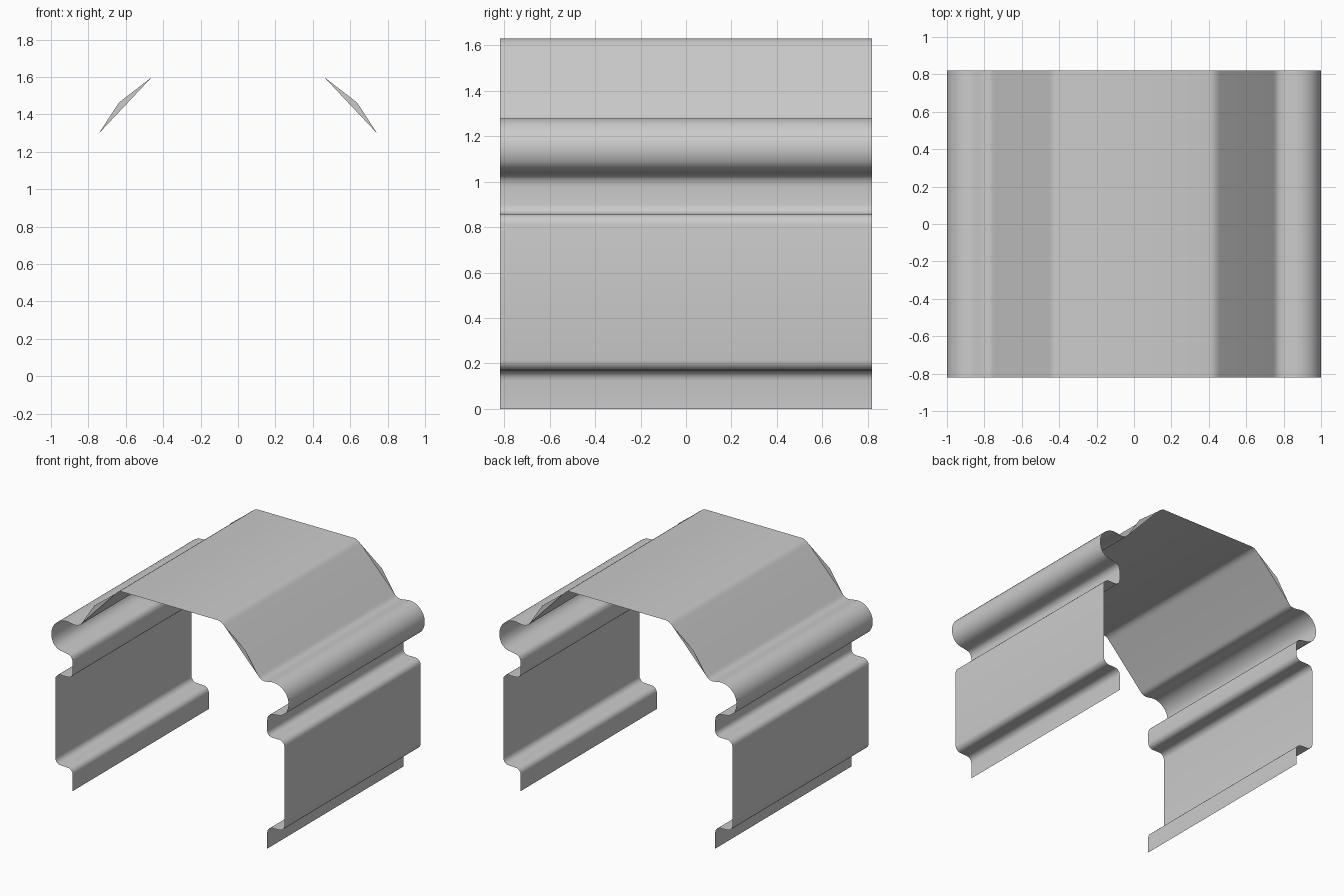
import bpy, bmesh, math

if "Cube" in bpy.data.objects:
    bpy.data.objects.remove(bpy.data.objects["Cube"])

HALF = 0.82  # half length along y


def arc(cx, cz, rx, rz, a0, a1, n):
    """Points of an elliptical arc, angles in degrees."""
    return [(cx + rx * math.cos(math.radians(a0 + (a1 - a0) * i / n)),
             cz + rz * math.sin(math.radians(a0 + (a1 - a0) * i / n))) for i in range(n + 1)]


# Right half of the sheet profile, from crown to foot (x, z)
roof = [(0, 1.63), (0.41, 1.63), (0.43, 1.624), (0.447, 1.613), (0.46, 1.6)]
lower = [(0.745, 1.297), (0.757, 1.283), (0.775, 1.273), (0.80, 1.27), (0.83, 1.274)]
lower += arc(0.87, 1.15, 0.13, 0.13, 95, -38, 14)              # rounded bead
lower += [(0.945, 1.05), (0.92, 1.043), (0.88, 1.037)]
lower += arc(0.86, 0.98, 0.04, 0.052, 95, 180, 5)              # neck
lower += arc(0.86, 0.90, 0.04, 0.042, 180, 270, 5)             # ledge inside
lower += arc(0.921, 0.813, 0.045, 0.045, 90, 0, 5)             # panel top
lower += arc(0.921, 0.215, 0.045, 0.045, 0, -90, 5)            # panel bottom
lower += arc(0.865, 0.125, 0.045, 0.043, 90, 180, 5)           # foot step
lower += [(0.82, 0)]
profile = roof + lower

# Sheet swept along y
bm = bmesh.new()
front = [bm.verts.new((x, -HALF, z)) for x, z in profile]
back = [bm.verts.new((x, HALF, z)) for x, z in profile]
for i in range(len(profile) - 1):
    bm.faces.new((front[i], front[i + 1], back[i + 1], back[i]))

# Thin kinked slivers at both ends of the roof slope
i = len(roof) - 1
for row, y in ((front, -HALF), (back, HALF)):
    kink = bm.verts.new((0.637, y, 1.463))
    tri = (row[i], row[i + 1], kink)
    bm.faces.new(tri if y < 0 else tri[::-1])

mesh = bpy.data.meshes.new("folded_sheet_cover")
bm.to_mesh(mesh)
bm.free()
cover = bpy.data.objects.new("folded_sheet_cover", mesh)
bpy.context.collection.objects.link(cover)

# Mirror to the left side
mirror = cover.modifiers.new("mirror", 'MIRROR')
mirror.use_axis[0] = True
mirror.use_clip = True

bpy.context.view_layer.objects.active = cover
cover.select_set(True)
bpy.ops.object.shade_smooth_by_angle(angle=math.radians(40))
